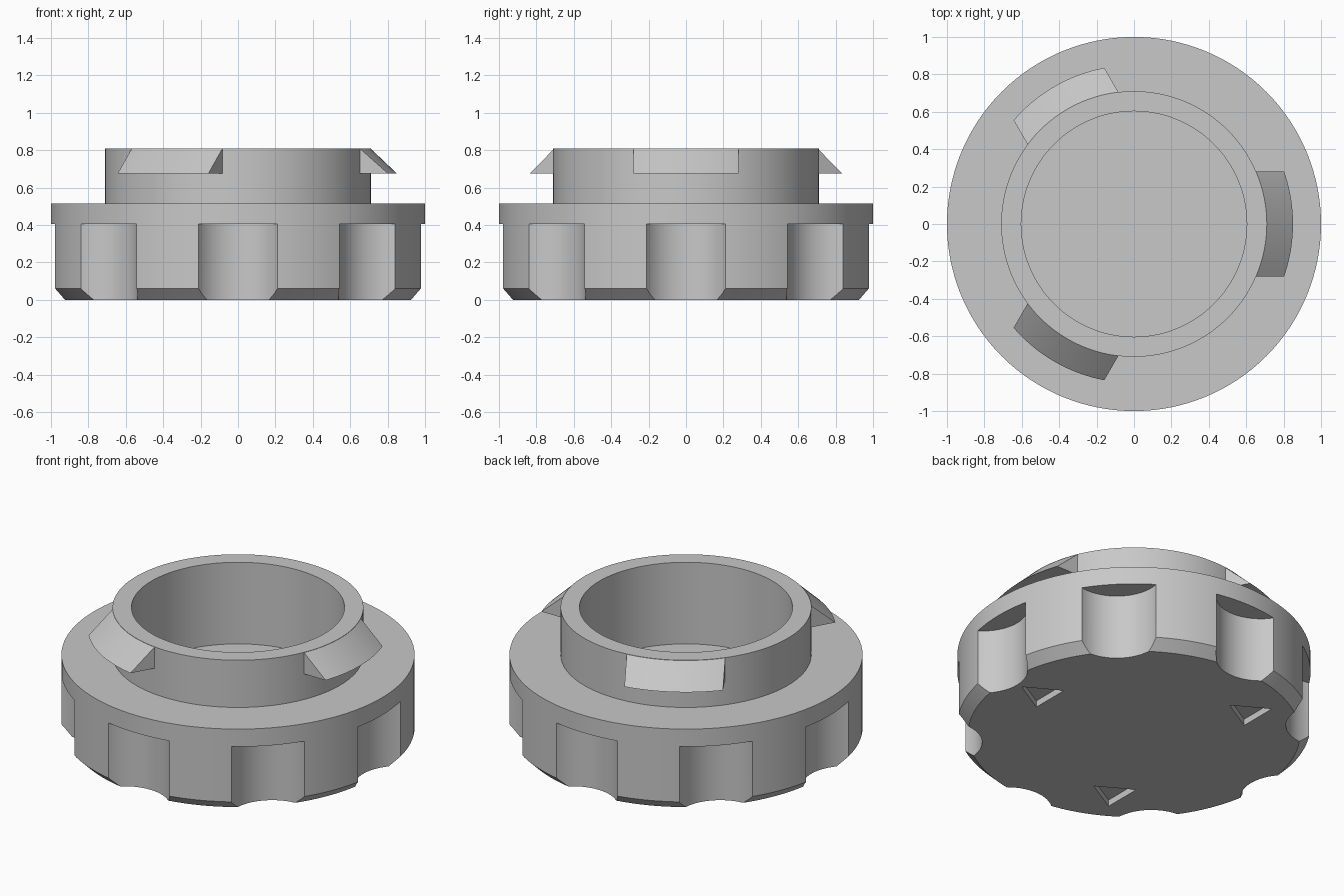
import bpy, bmesh
from math import cos, sin, pi, radians, sqrt
from mathutils import Matrix, Vector

if "Cube" in bpy.data.objects:
    bpy.data.objects.remove(bpy.data.objects["Cube"])

grey = bpy.data.materials.new("light_grey")
grey.use_nodes = True
grey.diffuse_color = (0.58, 0.58, 0.58, 1)
grey.node_tree.nodes["Principled BSDF"].inputs["Base Color"].default_value = grey.diffuse_color


def circle(r, z, n, cx=0.0):
    return [Vector((cx + r * cos(2 * pi * i / n), r * sin(2 * pi * i / n), z)) for i in range(n)]


def loft(bm, rings, turn=0.0):
    """Skin closed rings of points, cap both ends, and turn about z."""
    spin = Matrix.Rotation(turn, 3, "Z")
    loops = [[bm.verts.new(spin @ p) for p in ring] for ring in rings]
    faces = [bm.faces.new(loops[0]), bm.faces.new(loops[-1])]
    n = len(loops[0])
    for a, b in zip(loops, loops[1:]):
        for i in range(n):
            j = (i + 1) % n
            faces.append(bm.faces.new((a[i], a[j], b[j], b[i])))
    bmesh.ops.recalc_face_normals(bm, faces=faces)


def make(name, bm):
    mesh = bpy.data.meshes.new(name)
    bm.to_mesh(mesh)
    bm.free()
    mesh.materials.append(grey)
    ob = bpy.data.objects.new(name, mesh)
    bpy.context.collection.objects.link(ob)
    return ob


def smooth(ob):
    bpy.ops.object.select_all(action="DESELECT")
    ob.select_set(True)
    bpy.context.view_layer.objects.active = ob
    bpy.ops.object.shade_smooth_by_angle(angle=radians(25))


# Turned body: chamfered grip, shoulder, neck and blind bore
profile = [(0.94, 0), (1, 0.06), (1, 0.515), (0.71, 0.515),
           (0.71, 0.81), (0.603, 0.81), (0.603, 0.30)]
bm = bmesh.new()
loft(bm, [circle(r, z, 128) for r, z in profile])
body = make("cap_body", bm)

# Cutters: eight finger scallops and three triangular marks underneath
bm = bmesh.new()
for k in range(8):
    loft(bm, [circle(0.253, z, 64, 1.117) for z in (-0.1, 0.405)], k * pi / 4)
for k in range(3):
    loft(bm, [circle(0.14, z, 3, 0.69) for z in (-0.1, 0.04)], k * 2 * pi / 3)
cutter = make("grip_cutter", bm)
cutter.hide_render = True

cut = body.modifiers.new("cut", "BOOLEAN")
cut.operation = "DIFFERENCE"
cut.solver = "EXACT"
cut.object = cutter
bpy.context.view_layer.objects.active = body
bpy.ops.object.modifier_apply(modifier=cut.name)
bpy.data.objects.remove(cutter)
smooth(body)

# Three sloped locking tabs around the neck, with parallel ends
section = [(0.709, 0.809), (0.85, 0.675), (0.70, 0.675)]
for k in range(3):
    bm = bmesh.new()
    ys = [0.28 * (i / 12 - 1) for i in range(25)]
    loft(bm, [[Vector((sqrt(r * r - y * y), y, z)) for r, z in section] for y in ys],
         k * 2 * pi / 3)
    smooth(make(f"locking_tab_{k + 1}", bm))
